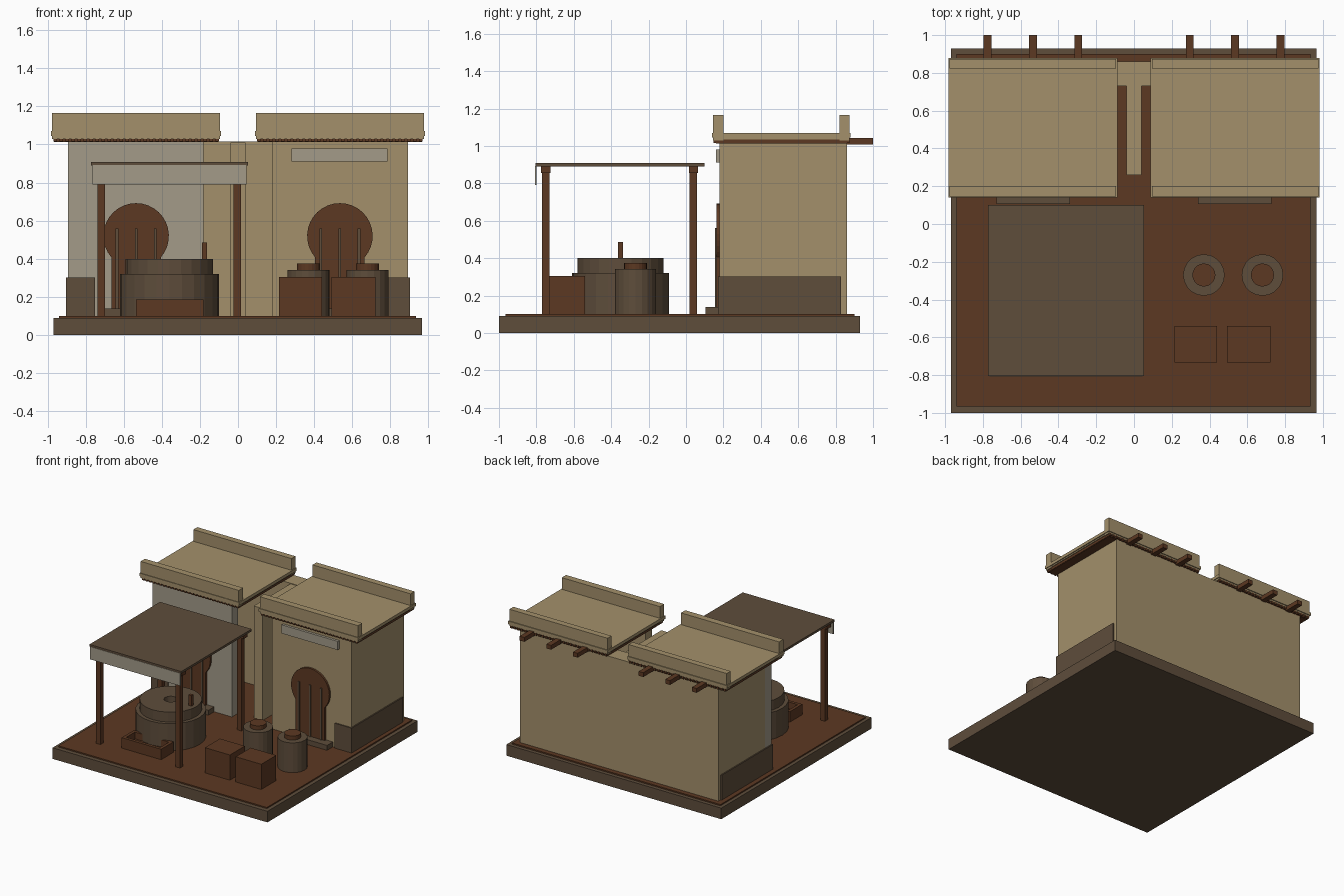
import bpy, bmesh, math

if "Cube" in bpy.data.objects:
    bpy.data.objects.remove(bpy.data.objects["Cube"])


def material(name, rgb):
    m = bpy.data.materials.new(name)
    m.diffuse_color = (*rgb, 1)
    m.use_nodes = True
    m.node_tree.nodes["Principled BSDF"].inputs["Base Color"].default_value = m.diffuse_color
    return m


SAND = material("sand_clay", (0.367, 0.279, 0.147))
PLASTER = material("pale_plaster", (0.366, 0.328, 0.25))
STONE = material("brown_stone", (0.112, 0.074, 0.044))
WOOD = material("red_brown_wood", (0.107, 0.040, 0.016))


def finish(name, bm, mat):
    bmesh.ops.recalc_face_normals(bm, faces=bm.faces)
    me = bpy.data.meshes.new(name)
    bm.to_mesh(me)
    bm.free()
    me.materials.append(mat)
    ob = bpy.data.objects.new(name, me)
    bpy.context.collection.objects.link(ob)
    return ob


def box(name, x, y, z, mat):
    """Box from (min, max) ranges."""
    bm = bmesh.new()
    bmesh.ops.create_cube(bm, size=1)
    for v in bm.verts:
        for i, r in enumerate((x, y, z)):
            v.co[i] = r[0] if v.co[i] < 0 else r[1]
    return finish(name, bm, mat)


def lathe(name, cx, cy, profile, mat, sides=20):
    """Turn (radius, height) points around a vertical axis."""
    bm = bmesh.new()
    rings = []
    for r, z in profile:
        rings.append([bm.verts.new((cx + r * math.cos(2 * math.pi * k / sides),
                                    cy + r * math.sin(2 * math.pi * k / sides), z))
                      for k in range(sides)])
    for a, b in zip(rings, rings[1:]):
        for k in range(sides):
            n = (k + 1) % sides
            bm.faces.new((a[k], a[n], b[n], b[k]))
    bm.faces.new(rings[0])
    bm.faces.new(rings[-1])
    return finish(name, bm, mat)


def keyhole(name, cx, y, mat):
    """Door plate: round head on a narrower straight leaf."""
    r, zc, hw = 0.172, 0.52, 0.13
    a0 = -math.acos(hw / r)
    pts = [(hw, 0.1)]
    for k in range(25):
        a = a0 + (math.pi - 2 * a0) * k / 24
        pts.append((r * math.cos(a), zc + r * math.sin(a)))
    pts.append((-hw, 0.1))
    bm = bmesh.new()
    f = bm.faces.new([bm.verts.new((cx + px, y[0], pz)) for px, pz in pts])
    ext = bmesh.ops.extrude_face_region(bm, geom=[f])
    for v in ext["geom"]:
        if isinstance(v, bmesh.types.BMVert):
            v.co.y = y[1]
    return finish(name, bm, mat)


# Base and courtyard soil
box("base_slab", (-0.968, 0.965), (-1, 0.93), (0, 0.09), STONE)
box("courtyard_floor", (-0.94, 0.935), (-0.965, 0.90), (0.09, 0.10), WOOD)

# Shared walls
box("back_wall", (-0.893, 0.893), (0.73, 0.86), (0.1, 1.015), SAND)
box("middle_wall", (-0.04, 0.04), (0.26, 0.73), (0.1, 1.01), SAND)

for side, s, wall in (("left", -1, PLASTER), ("right", 1, SAND)):
    def span(a, b):
        return tuple(sorted((s * a, s * b)))

    # House walls and stone footing
    box(side + "_front_wall", span(0.18, 0.893), (0.18, 0.26), (0.1, 1.015), wall)
    box(side + "_side_wall", span(0.78, 0.893), (0.26, 0.73), (0.1, 1.015), SAND)
    box(side + "_footing", span(0.75, 0.903), (0.17, 0.83), (0.1, 0.302), STONE)

    # Roof: reeds, clay slab, parapets and beams
    box(side + "_reed_bed", span(0.105, 0.965), (0.16, 0.86), (1.012, 1.035), WOOD)
    for k in range(28):
        c = 0.11 + k * 0.85 / 27
        box(side + "_reed", span(c - 0.009, c + 0.009), (0.148, 0.875), (1.015, 1.035), WOOD)
    box(side + "_roof_slab", span(0.095, 0.975), (0.148, 0.872), (1.035, 1.05), SAND)
    box(side + "_roof_top", span(0.088, 0.983), (0.14, 0.88), (1.045, 1.07), SAND)
    for part, y in (("front", (0.145, 0.2)), ("back", (0.822, 0.873))):
        box(side + "_" + part + "_parapet", span(0.095, 0.977), y, (1.03, 1.165), SAND)
    for c in (0.295, 0.535, 0.775):
        box(side + "_roof_beam", span(c - 0.021, c + 0.021), (0.3, 1.0), (1.008, 1.043), WOOD)

    # Door, bars and step
    keyhole(side + "_door", s * 0.535, (0.163, 0.19), WOOD)
    for d in (-0.1, 0, 0.1):
        c = s * 0.535 + d
        box(side + "_door_bar", (c - 0.007, c + 0.007), (0.155, 0.17), (0.14, 0.56), STONE)
    box(side + "_door_step", span(0.34, 0.727), (0.105, 0.18), (0.1, 0.14), STONE)

# Pale panel over the right door
box("door_panel", (0.28, 0.785), (0.16, 0.181), (0.91, 0.98), PLASTER)

# Canopy
box("canopy_roof", (-0.772, 0.053), (-0.805, 0.1), (0.89, 0.908), STONE)
box("canopy_valance", (-0.765, 0.045), (-0.808, -0.798), (0.79, 0.892), PLASTER)
for py in (-0.75, 0.04):
    box("canopy_beam", (-0.76, 0.04), (py - 0.025, py + 0.025), (0.855, 0.89), WOOD)
    for px in (-0.718, -0.003):
        box("canopy_post", (px - 0.02, px + 0.02), (py - 0.02, py + 0.02), (0.1, 0.87), WOOD)

# Millstone with handle
lathe("millstone", -0.36, -0.35,
      [(0.26, 0.1), (0.26, 0.32), (0.23, 0.32), (0.23, 0.40), (0.05, 0.40), (0.05, 0.33)],
      STONE, 24)
box("mill_handle", (-0.19, -0.163), (-0.364, -0.337), (0.39, 0.485), WOOD)

# Open trough
box("trough_floor", (-0.535, -0.18), (-0.73, -0.57), (0.1, 0.13), WOOD)
for y in ((-0.73, -0.705), (-0.595, -0.57)):
    box("trough_long_side", (-0.535, -0.18), y, (0.1, 0.185), WOOD)
for x in ((-0.535, -0.51), (-0.205, -0.18)):
    box("trough_end", x, (-0.705, -0.595), (0.1, 0.185), WOOD)

# Jars with lids, and crates
for cx in (0.37, 0.68):
    lathe("jar", cx, -0.27, [(0.11, 0.1), (0.11, 0.342)], STONE)
    lathe("jar_lid", cx, -0.27, [(0.061, 0.335), (0.061, 0.375)], WOOD)
for x in ((0.215, 0.44), (0.492, 0.722)):
    box("crate", x, (-0.732, -0.54), (0.1, 0.305), WOOD)
